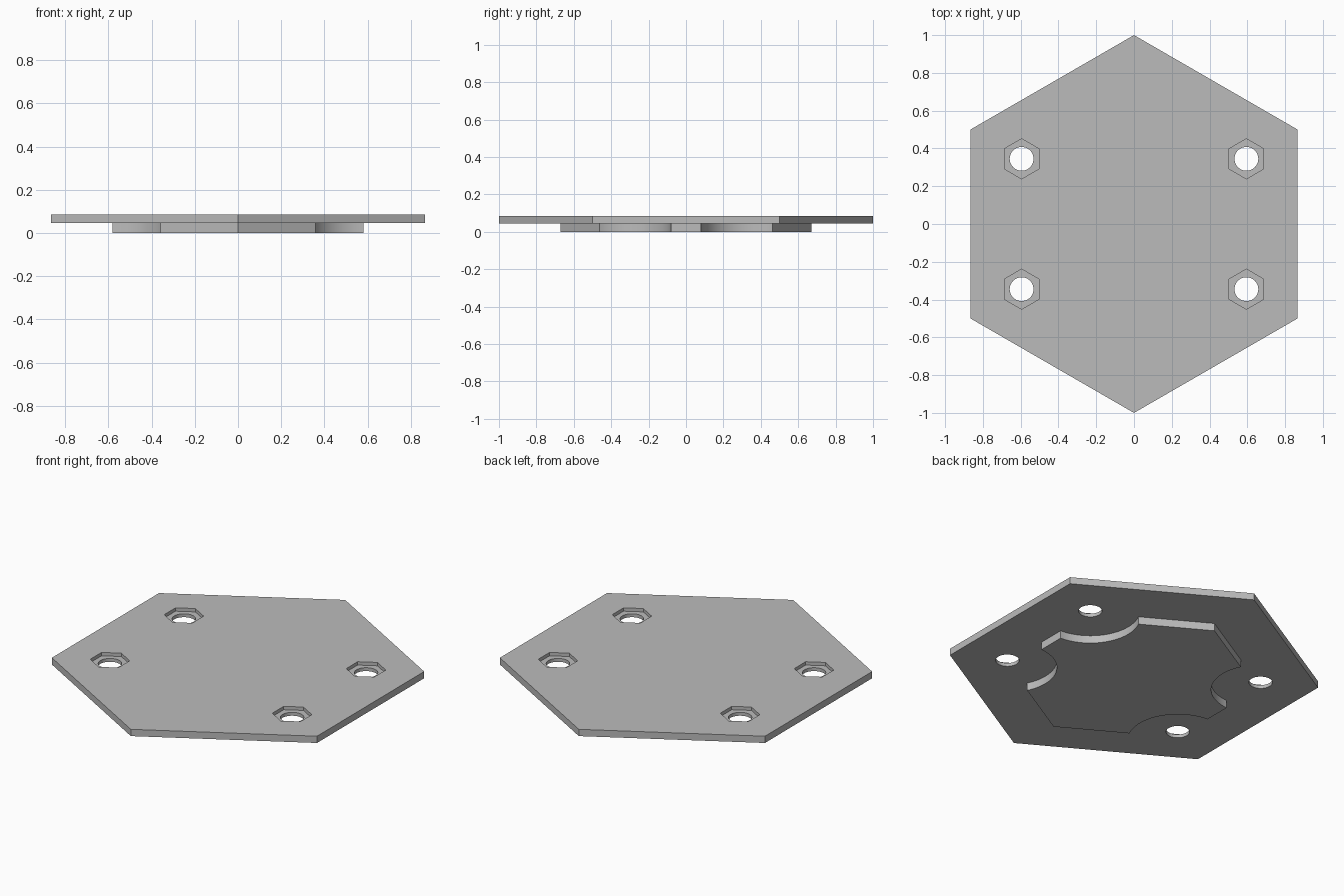
import bpy, bmesh
from math import sin, cos, pi, radians

cube = bpy.data.objects.get("Cube")
if cube:
    bpy.data.objects.remove(cube, do_unlink=True)

BOSS_TOP, POCKET_FLOOR, TOP = 0.045, 0.065, 0.085
HOLES = [(sx * 0.595, sy * 0.345) for sx in (-1, 1) for sy in (-1, 1)]

grey = bpy.data.materials.new("plain grey")
grey.use_nodes = True
colour = (0.5, 0.5, 0.5, 1)
grey.diffuse_color = colour
grey.node_tree.nodes["Principled BSDF"].inputs["Base Color"].default_value = colour


def ring(radius, sides, centre=(0, 0)):
    """Regular polygon with one corner pointing along +y."""
    return [(centre[0] - radius * sin(2 * pi * i / sides),
             centre[1] + radius * cos(2 * pi * i / sides)) for i in range(sides)]


def prism(name, outline, z0, z1):
    """Extrude a flat outline from z0 up to z1."""
    bm = bmesh.new()
    base = bm.faces.new([bm.verts.new((x, y, z0)) for x, y in outline])
    result = bmesh.ops.extrude_face_region(bm, geom=[base], use_keep_orig=True)
    top = [v for v in result["geom"] if isinstance(v, bmesh.types.BMVert)]
    bmesh.ops.translate(bm, verts=top, vec=(0, 0, z1 - z0))
    bmesh.ops.recalc_face_normals(bm, faces=bm.faces)
    mesh = bpy.data.meshes.new(name)
    bm.to_mesh(mesh)
    bm.free()
    mesh.materials.append(grey)
    obj = bpy.data.objects.new(name, mesh)
    bpy.context.collection.objects.link(obj)
    return obj


def activate(obj):
    bpy.ops.object.select_all(action="DESELECT")
    obj.select_set(True)
    bpy.context.view_layer.objects.active = obj


def cut(target, outline, z0, z1):
    """Subtract an extruded outline from the target."""
    cutter = prism("cutter", outline, z0, z1)
    cutter.hide_render = True
    activate(target)
    mod = target.modifiers.new("cut", "BOOLEAN")
    mod.operation = "DIFFERENCE"
    mod.solver = "EXACT"
    mod.object = cutter
    bpy.ops.object.modifier_apply(modifier=mod.name)
    bpy.data.objects.remove(cutter, do_unlink=True)


# Hexagonal cover plate and the smaller boss beneath it
plate = prism("cover_plate", ring(1.0, 6), BOSS_TOP, TOP)
boss = prism("lower_boss", ring(0.67, 6), 0, BOSS_TOP)

# Screw holes with hexagonal nut pockets, and round clearances in the boss
for centre in HOLES:
    cut(plate, ring(0.106, 6, centre), POCKET_FLOOR, TOP + 0.1)
    cut(plate, ring(0.063, 48, centre), -0.1, TOP + 0.1)
    cut(boss, ring(0.265, 96, centre), -0.1, TOP + 0.1)

# Smooth round walls, crisp corners
for obj in (plate, boss):
    activate(obj)
    bpy.ops.object.shade_smooth_by_angle(angle=radians(30))
